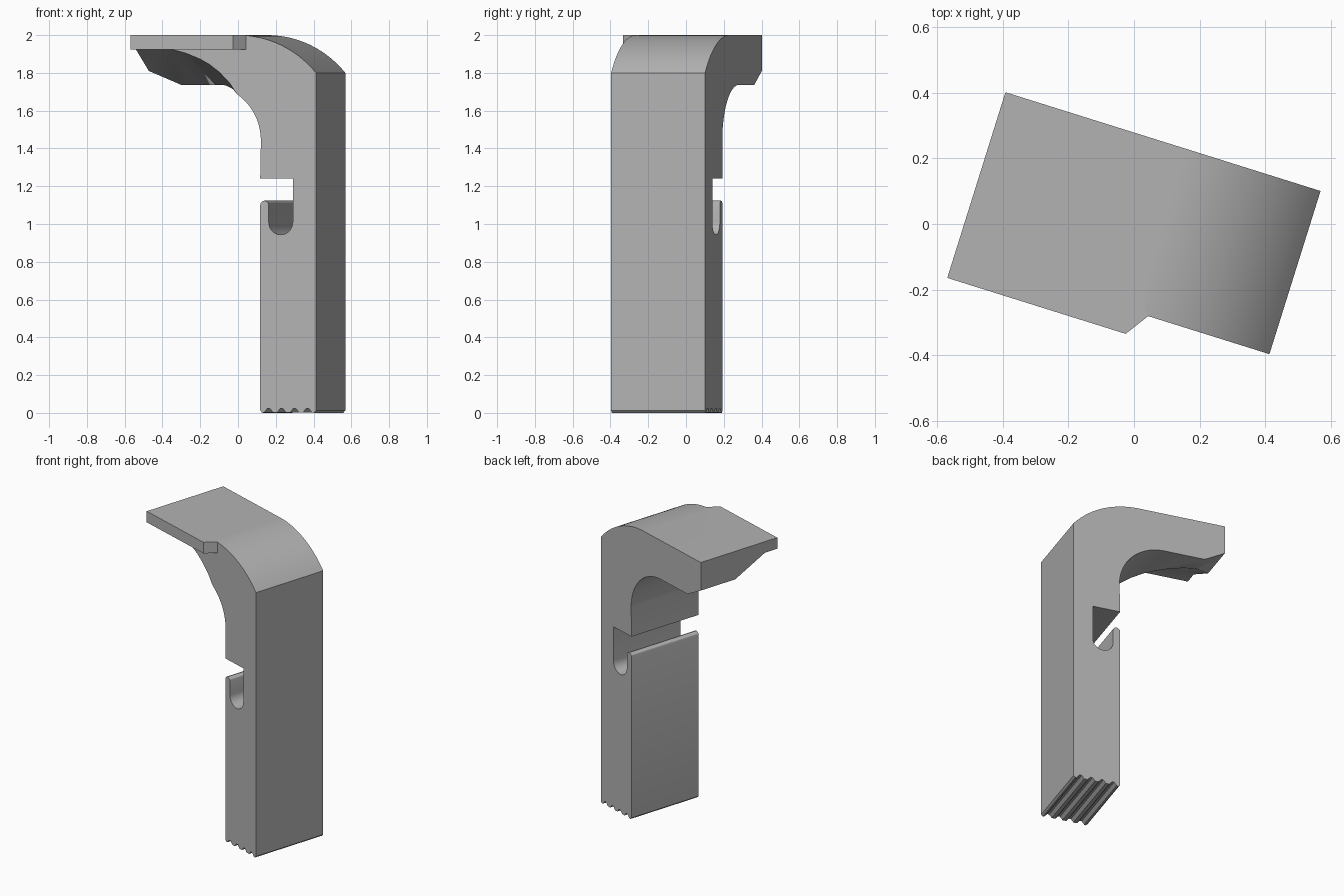
import bpy, bmesh, math
from math import cos, sin, pi, radians

if "Cube" in bpy.data.objects:
    bpy.data.objects.remove(bpy.data.objects["Cube"])

TURN = radians(-17.4)
TIP, INNER, OUTER = -0.494, 0.203, 0.512
FRONT, BACK = -0.255, 0.266

grey = bpy.data.materials.new("plain grey")
grey.use_nodes = True
colour = (0.45, 0.45, 0.45, 1)
grey.diffuse_color = colour
grey.node_tree.nodes["Principled BSDF"].inputs["Base Color"].default_value = colour


def arc(cx, cz, r, start, end, n):
    """Points on a circle, angles in degrees."""
    angles = [radians(start + (end - start) * i / n) for i in range(n + 1)]
    return [(cx + r * cos(a), cz + r * sin(a)) for a in angles]


def prism(name, points, move):
    """Extrude a closed outline of 3D points along a vector."""
    bm = bmesh.new()
    face = bm.faces.new([bm.verts.new(p) for p in points])
    made = bmesh.ops.extrude_face_region(bm, geom=[face])["geom"]
    bmesh.ops.translate(bm, vec=move, verts=[g for g in made if isinstance(g, bmesh.types.BMVert)])
    bmesh.ops.recalc_face_normals(bm, faces=bm.faces)
    mesh = bpy.data.meshes.new(name)
    bm.to_mesh(mesh)
    bm.free()
    mesh.materials.append(grey)
    ob = bpy.data.objects.new(name, mesh)
    ob.rotation_euler.z = TURN
    bpy.context.collection.objects.link(ob)
    return ob


def combine(target, tool, operation):
    mod = target.modifiers.new(operation, "BOOLEAN")
    mod.operation, mod.object, mod.solver = operation, tool, "EXACT"
    bpy.context.view_layer.objects.active = target
    bpy.ops.object.modifier_apply(modifier=mod.name)
    bpy.data.objects.remove(tool)


# Side outline: arm tip, top and rounded shoulder
outline = [(TIP, 1.81), (TIP, 2.0)]
radius = 0.567
outline += arc(0.08, 2 - radius, radius, 90, 40.3, 14)

# Ridged foot
pitch = (OUTER - INNER) / 4.3
outline += [(OUTER, 0.012), (OUTER - 0.012, 0)]
for i in range(4):
    c = OUTER - pitch * (i + 0.65)
    outline += [(c + 0.024, 0.003), (c + 0.007, 0.024), (c - 0.007, 0.024), (c - 0.024, 0.003)]
outline += [(INNER + 0.012, 0), (INNER, 0.012)]

# Hooked slot with a rounded lip and a round bottom
lip, slot_back = 0.25, 0.384
slot_r = (slot_back - lip) / 2
outline += arc((INNER + lip) / 2, 1.10, (lip - INNER) / 2, 180, 0, 6)
outline += arc((slot_back + lip) / 2, 1.01, slot_r, 180, 360, 14)
outline += [(slot_back, 1.24), (INNER, 1.24)]

# Arch under the arm and the chamfered tip
outline += arc(-0.09, 1.44, 0.297, 0, 90, 16)
outline += [(-0.36, 1.737)]
bracket = prism("bracket", [(u, FRONT, z) for u, z in outline], (0, BACK - FRONT, 0))

# Sloping scoop under the front of the arm
scoop = [(0.15, 1.3), (0.15, 1.54), (0.115, 1.62), (0.08, 1.68), (0.03, 1.75), (-0.025, 1.805),
         (-0.08, 1.846), (-0.13, 1.873), (-0.21, 1.905), (-0.29, 1.925), (-0.37, 1.935),
         (-0.6, 1.938), (-0.6, 1.3)]
cutter = prism("scoop_cutter", [(u, -0.295, z + 0.02) for u, z in scoop], (0, 0.6, -0.3))
combine(bracket, cutter, "DIFFERENCE")

# Thin flange along the front of the arm
plan = [(TIP, -0.327), (0.076, -0.327), (0.125, FRONT), (0.10, -0.228), (TIP, -0.228)]
flange = prism("front_flange", [(u, v, 1.925) for u, v in plan], (0, 0, 0.075))
combine(bracket, flange, "UNION")

# Softened edges
bevel = bracket.modifiers.new("soft_edges", "BEVEL")
bevel.width, bevel.segments = 0.005, 2
bevel.limit_method, bevel.angle_limit = "ANGLE", radians(35)
bpy.ops.object.select_all(action="DESELECT")
bracket.select_set(True)
bpy.context.view_layer.objects.active = bracket
bpy.ops.object.shade_smooth_by_angle(angle=radians(30))
